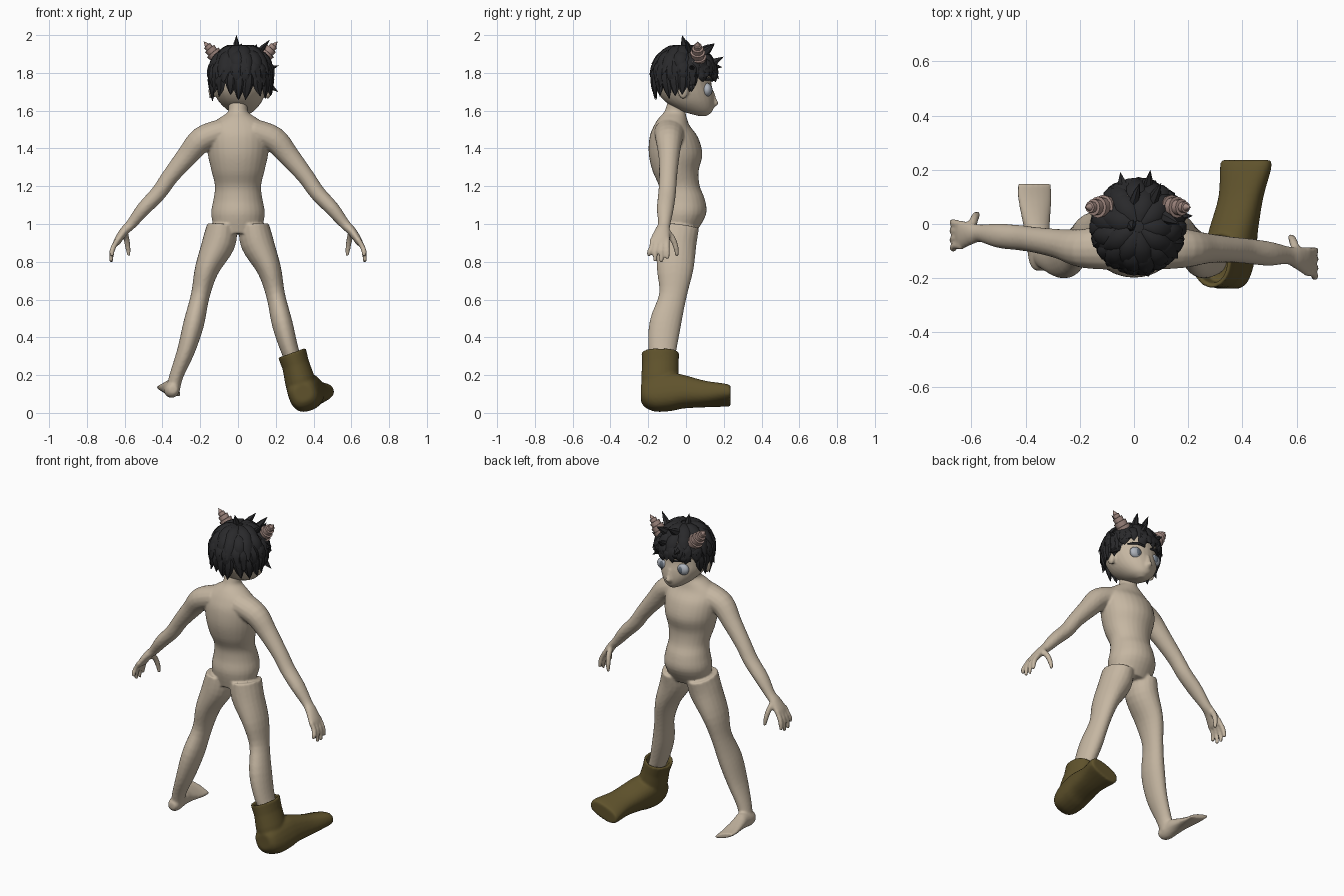
import bpy, bmesh, math, random
from mathutils import Vector as V, Matrix

random.seed(4)


def material(name, rgb):
    m = bpy.data.materials.new(name)
    m.diffuse_color = (*rgb, 1)
    return m


skin = material("skin", (0.56, 0.47, 0.36))
dark = material("dark_hair", (0.022, 0.022, 0.024))
leather = material("leather", (0.115, 0.085, 0.025))
horn_mat = material("horn", (0.36, 0.25, 0.22))
eye_mat = material("eye", (0.42, 0.45, 0.5))
iris_mat = material("iris", (0.13, 0.16, 0.2))


def catmull(pts, steps):
    if steps == 1:
        return pts
    P = [pts[0]] + pts + [pts[-1]]
    out = []
    for i in range(1, len(P) - 2):
        for k in range(steps):
            t = k / steps
            out.append(tuple(0.5 * (2*b + (c - a)*t + (2*a - 5*b + 4*c - d)*t*t + (3*b - a - 3*c + d)*t**3)
                             for a, b, c, d in zip(*P[i-1:i+3])))
    return out + [pts[-1]]


def tube(bm, pts, ref=(1, 0, 0), n=16, axis=None, steps=4, p=1.0):
    """Closed skin through sections (x, y, z, half width along ref, other half width)."""
    pts = catmull([tuple(q) for q in pts], steps)
    rings = []
    power = lambda s: math.copysign(abs(s) ** p, s)
    for i, q in enumerate(pts):
        t = V(axis) if axis else V(pts[min(i+1, len(pts)-1)][:3]) - V(pts[max(i-1, 0)][:3])
        t.normalize()
        u = V(ref)
        u = (u - t * u.dot(t)).normalized()
        v = t.cross(u)
        rings.append([bm.verts.new(V(q[:3]) + u * q[3] * power(math.cos(a)) + v * q[4] * power(math.sin(a)))
                      for a in (2 * math.pi * k / n for k in range(n))])
    for r, s in zip(rings, rings[1:]):
        for k in range(n):
            bm.faces.new((r[k], r[(k+1) % n], s[(k+1) % n], s[k]))
    bm.faces.new(rings[0])
    bm.faces.new(rings[-1])


def ball(bm, c, size):
    bmesh.ops.create_uvsphere(bm, u_segments=20, v_segments=12, radius=1,
                              matrix=Matrix.Translation(c) @ Matrix.Diagonal((*size, 1)))


def finish(name, bm, mat, voxel=0, angle=180, smooth=5):
    bmesh.ops.recalc_face_normals(bm, faces=bm.faces[:])
    me = bpy.data.meshes.new(name)
    bm.to_mesh(me)
    bm.free()
    me.shade_smooth()
    if angle < 180:
        me.set_sharp_from_angle(angle=math.radians(angle))
    me.materials.append(mat)
    ob = bpy.data.objects.new(name, me)
    bpy.context.collection.objects.link(ob)
    if voxel:
        r = ob.modifiers.new("blend", 'REMESH')
        r.mode, r.voxel_size, r.use_smooth_shade = 'VOXEL', voxel, True
        s = ob.modifiers.new("soften", 'SMOOTH')
        s.factor, s.iterations = 0.5, smooth
    return ob


# Torso and neck
body = bmesh.new()
tube(body, [(0, -.04, .95, .12, .09), (0, -.022, 1.05, .142, .128), (0, -.02, 1.13, .13, .12),
            (0, -.035, 1.2, .122, .108), (0, -.055, 1.28, .14, .122), (0, -.055, 1.37, .16, .142),
            (0, -.065, 1.46, .165, .128), (0, -.075, 1.52, .15, .095), (0, -.07, 1.56, .10, .075),
            (0, -.06, 1.59, .056, .058), (0, -.05, 1.62, .05, .055), (.005, -.03, 1.7, .05, .055)],
     n=28, axis=(0, 0, 1))

# Arms, hands, legs (the left arm swings further towards the face side)
arm = [(.08, -.085, 1.49, .085, .068), (.19, -.09, 1.448, .072, .068), (.27, -.09, 1.36, .056, .056),
       (.36, -.095, 1.25, .048, .045), (.42, -.10, 1.165, .047, .042), (.5, -.11, 1.08, .045, .038),
       (.565, -.115, 1.0, .033, .028), (.60, -.125, .965, .04, .024), (.632, -.135, .92, .052, .021),
       (.645, -.138, .895, .049, .018)]
thumb = [(.60, -.105, .965, .018, .016), (.59, -.07, .92, .017, .016), (.582, -.052, .87, .014, .014),
         (.577, -.048, .83, .009, .009)]
leg = [(.085, -.04, .99, .08, .11), (.102, -.05, .9, .088, .106), (.165, -.058, .76, .064, .097),
       (.2, -.07, .62, .05, .073), (.235, -.11, .47, .055, .084), (.275, -.125, .33, .047, .074),
       (.325, -.12, .2, .037, .052), (.345, -.11, .12, .037, .045)]
for s in (1, -1):
    def side(pts):
        return [(s * x, y + (0 if s > 0 else .1 * max(0, x - .2) / .45), z, a, b) for x, y, z, a, b in pts]
    tube(body, side(arm), ref=(0, 1, 0))
    tube(body, side(thumb), ref=(0, 1, 0), n=10)
    for k, drop in enumerate((.815, .798, .80, .83)):
        y = -.098 - .027 * k
        tube(body, side([(.635, y, .92, .014, .014), (.658, y - .002, .88, .0145, .0145),
                         (.668, y - .005 * k, .85, .0135, .0135), (.672 - .008 * (k == 3), y - .006 * k, drop, .01, .01)]),
             ref=(0, 1, 0), n=10)
    tube(body, [(s * x, y, z, a, b) for x, y, z, a, b in leg], n=20)

# Bare foot
tube(body, [(-.345, -.172, .125, .02, .02), (-.347, -.155, .122, .034, .036), (-.35, -.12, .123, .041, .044),
            (-.353, -.06, .132, .044, .046), (-.36, 0, .128, .052, .034), (-.366, .09, .118, .066, .021),
            (-.367, .148, .116, .067, .014)], ref=(.94, 0, -.34), axis=(0, 1, 0))
finish("body", body, skin, voxel=.007)

# Head with nose and ears
head = bmesh.new()
tube(head, [(.022, .088, 1.572, .02, .022), (.018, .06, 1.597, .065, .08), (.013, .025, 1.64, .108, .125),
            (.01, .0, 1.69, .135, .146), (.01, -.015, 1.74, .147, .15), (.01, -.02, 1.8, .148, .15),
            (.01, -.02, 1.86, .13, .13), (.01, -.02, 1.91, .07, .07)], n=28, axis=(0, 0, 1))
tube(head, [(.014, .138, 1.70, .01, .012), (.015, .146, 1.665, .013, .014), (.015, .155, 1.638, .018, .017),
            (.015, .142, 1.62, .012, .012)], axis=(0, 0, 1), n=12)
tube(head, [(-.015, .112, 1.602, .007, .007), (.017, .13, 1.602, .009, .009), (.049, .112, 1.602, .007, .007)],
     ref=(0, 0, 1), n=10)
for s in (1, -1):
    ball(head, (.01 + s * .148, -.015, 1.705), (.018, .028, .042))
finish("head", head, skin, voxel=.007, smooth=3)

# Eyes, irises and brows
eyes, irises, brows = bmesh.new(), bmesh.new(), bmesh.new()
for s in (1, -1):
    ball(eyes, (.012 + s * .068, .112, 1.71), (.04, .026, .036))
    ball(irises, (.012 + s * .066, .131, 1.71), (.017, .009, .022))
    tube(brows, [(.012 + s * .022, .139, 1.757, .005, .006), (.012 + s * .065, .128, 1.768, .009, .009),
                 (.012 + s * .112, .092, 1.762, .004, .005)], ref=(0, 0, 1), n=8)
finish("eyes", eyes, eye_mat)
finish("irises", irises, iris_mat)
finish("brows", brows, dark)

# Hair: inner cap, overlapping locks in rows, stray spikes
hair = bmesh.new()
ball(hair, (.015, -.03, 1.80), (.162, .15, .142))


def scalp(az, s, lift=0):
    if s < 1:
        r, z = math.sin(s * math.pi / 2), 1.79 + (.15 + lift) * math.cos(s * math.pi / 2)
    else:
        r, z = 1 - .12 * (s - 1), 1.79 - .14 * (s - 1)
    return V((.015 + (.16 + lift) * r * math.cos(az), -.01 + (.162 + lift) * r * math.sin(az), z))


def lock(az, s0, s1, w, flare):
    twist = random.uniform(-.14, .14)
    pts = []
    for k, (f, g) in enumerate(((0, .45), (.3, 1), (.65, .8), (1, .04))):
        c = scalp(az + twist * f, s0 + (s1 - s0) * f, (.0, .006, .008, flare)[k])
        pts.append((*c, w * g, .016 * g))
    tube(hair, pts, ref=(-math.sin(az), math.cos(az), 0), n=6, steps=2)


for s0, count, length, w in ((.08, 9, .6, .035), (.35, 14, .65, .034), (.62, 18, .7, .032), (.9, 20, .8, .031)):
    for k in range(count):
        az = 2 * math.pi * (k + random.uniform(-.2, .2)) / count + s0
        front = max(0, math.sin(az))
        s1 = s0 + length * random.uniform(.9, 1.2)
        if front > .55:
            s1 = min(s1, random.uniform(1.08, 1.3))
        elif front < .25 and s0 > .8:
            s1 = random.uniform(1.7, 2.05)
        lock(az, min(s0, s1 - .35), s1, w, random.uniform(.0, .028))
for base, tip in (((-.01, 0, 1.92), (-.008, -.02, 1.998)), ((.1, .03, 1.9), (.168, .0, 1.975)),
                  ((.14, .03, 1.81), (.215, .03, 1.84)), ((.14, .03, 1.75), (.212, .03, 1.70)),
                  ((.05, .12, 1.84), (.06, .198, 1.885)), ((-.04, .12, 1.84), (-.05, .19, 1.83)),
                  ((.07, .09, 1.9), (.1, .15, 1.95)), ((.0, .08, 1.91), (.02, .15, 1.955))):
    b, t = V(base), V(tip)
    tube(hair, [(*b, .026, .02), (*b.lerp(t, .5), .018, .014), (*t, .001, .001)], ref=(.3, 1, .2), n=6, steps=1)
finish("hair", hair, dark, angle=40)

# Ridged horns
horns = bmesh.new()
for s in (1, -1):
    b, t = V((.012 + s * .105, .062, 1.86)), V((.014 + s * .195, .062, 1.966))
    profile = ((0, .04), (.24, .046), (.25, .036), (.46, .04), (.47, .029), (.65, .031), (.66, .02), (.8, .021),
               (.81, .014), (1, .001))
    tube(horns, [(*b.lerp(t, f), r, r) for f, r in profile], ref=(0, 1, 0), n=12, steps=1)
finish("horns", horns, horn_mat, angle=35)

# Boot: foot plus hollow shaft, tilted with the leg
boot = bmesh.new()
tilt = (.94, 0, .34)
tube(boot, [(.345, -.238, .105, .045, .045), (.346, -.215, .102, .07, .072), (.35, -.16, .105, .085, .097),
            (.358, -.08, .112, .09, .1), (.37, -.01, .112, .087, .085), (.395, .1, .1, .083, .065),
            (.412, .205, .094, .098, .05), (.414, .236, .09, .095, .043)],
     ref=tilt, axis=(0, 1, 0), n=24, p=.8)
tube(boot, [(.31, -.133, .25, .055, .08), (.287, -.136, .318, .06, .083), (.285, -.136, .32, .078, .1),
            (.305, -.136, .255, .073, .097), (.325, -.138, .18, .08, .1), (.345, -.14, .1, .08, .095)],
     ref=tilt, axis=(-.34, 0, .94), n=24, steps=1)
finish("boot", boot, leather, voxel=.008, smooth=3)
